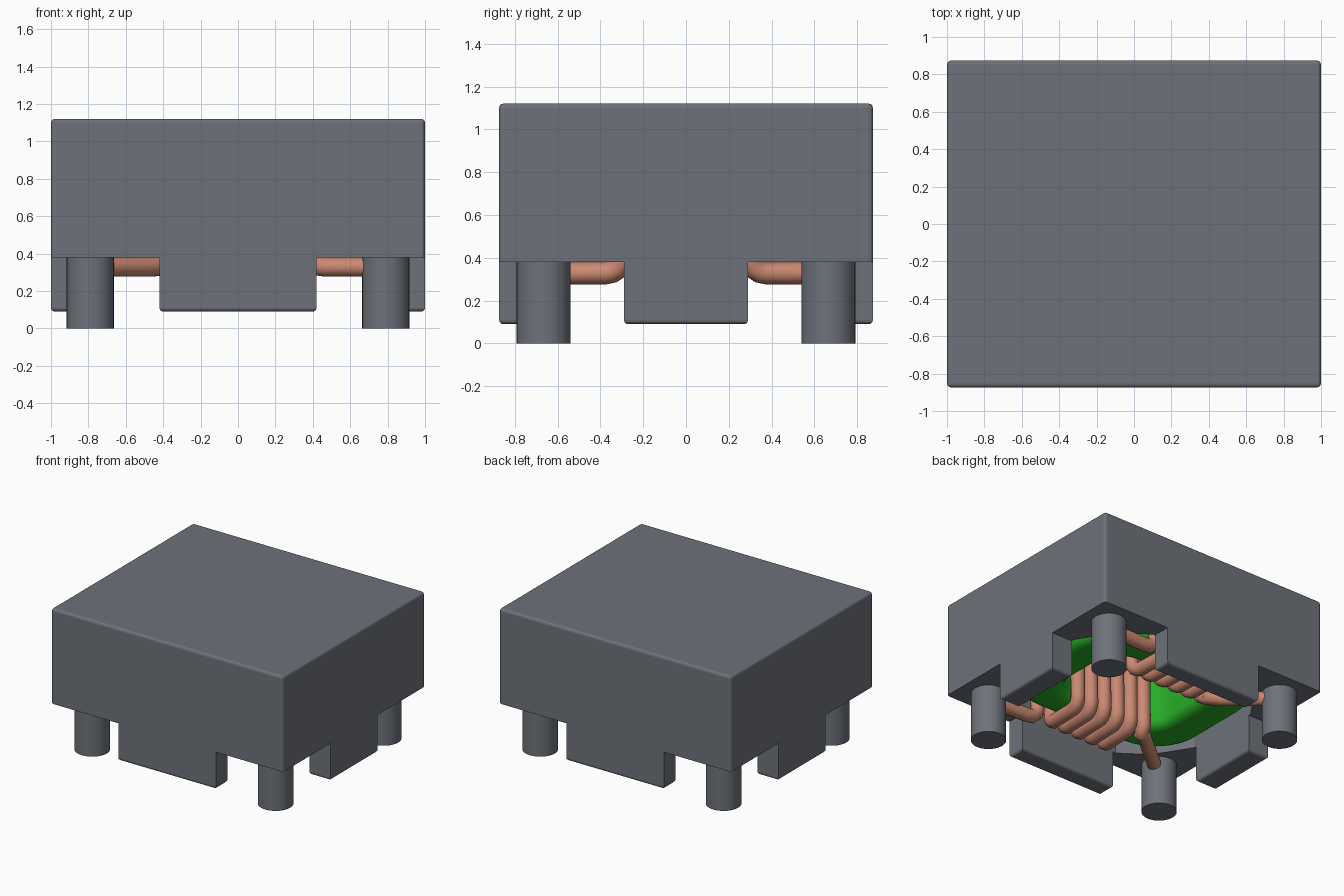
import bpy, bmesh
from math import cos, sin, pi

if "Cube" in bpy.data.objects:
    bpy.data.objects.remove(bpy.data.objects["Cube"])


def material(name, rgb):
    m = bpy.data.materials.new(name)
    m.diffuse_color = (*rgb, 1)
    m.use_nodes = True
    m.node_tree.nodes["Principled BSDF"].inputs["Base Color"].default_value = m.diffuse_color
    return m


def add_mesh(name, bm, mat=None):
    bmesh.ops.recalc_face_normals(bm, faces=bm.faces)
    me = bpy.data.meshes.new(name)
    bm.to_mesh(me)
    bm.free()
    ob = bpy.data.objects.new(name, me)
    bpy.context.collection.objects.link(ob)
    if mat:
        me.materials.append(mat)
    return ob


def select(ob):
    bpy.ops.object.select_all(action='DESELECT')
    ob.select_set(True)
    bpy.context.view_layer.objects.active = ob


def smooth(ob, angle=0.6):
    select(ob)
    bpy.ops.object.shade_smooth_by_angle(angle=angle)


def rounded_rect(hx, hy, r, n):
    """Counter-clockwise rounded rectangle, n + 1 points per corner."""
    pts = []
    for k, (sx, sy) in enumerate([(1, 1), (-1, 1), (-1, -1), (1, -1)]):
        for i in range(n + 1):
            a = pi / 2 * (k + i / n)
            pts.append((sx * (hx - r) + r * cos(a), sy * (hy - r) + r * sin(a)))
    return pts


def prism(name, outline, z0, z1, mat=None):
    bm = bmesh.new()
    low = [bm.verts.new((x, y, z0)) for x, y in outline]
    high = [bm.verts.new((x, y, z1)) for x, y in outline]
    bm.faces.new(low)
    bm.faces.new(high)
    n = len(outline)
    for i in range(n):
        j = (i + 1) % n
        bm.faces.new((low[i], low[j], high[j], high[i]))
    return add_mesh(name, bm, mat)


def box(name, x0, x1, y0, y1, z0, z1, mat=None):
    return prism(name, [(x0, y0), (x1, y0), (x1, y1), (x0, y1)], z0, z1, mat)


copper = material("copper", (0.60, 0.25, 0.17))
green = material("green", (0.02, 0.42, 0.02))
grey = material("dark_grey", (0.155, 0.17, 0.195))
CORNERS = [(1, 1), (-1, 1), (-1, -1), (1, -1)]

# Housing: box with a hollow underside and cut-away lower corners
case = box("housing", -1, 1, -0.873, 0.873, 0.09, 1.12, grey)
quarter = [(0.82, 0.31), (0.65, 0.58), (0.44, 0.73)]
outline = []
for k, (sx, sy) in enumerate(CORNERS):
    pts = quarter if k % 2 == 0 else quarter[::-1]
    outline += [(sx * x, sy * y) for x, y in pts]
cutters = [prism("cavity_cutter", outline, -0.1, 1.06, grey)]
for sx, sy in CORNERS:
    xs, ys = sorted((sx * 0.42, sx * 1.2)), sorted((sy * 0.29, sy * 1.1))
    cutters.append(box("notch_cutter", *xs, *ys, -0.1, 0.38, grey))
select(case)
for c in cutters:
    mod = case.modifiers.new("cut", 'BOOLEAN')
    mod.object = c
    mod.solver = 'EXACT'
    bpy.ops.object.modifier_apply(modifier=mod.name)
    bpy.data.objects.remove(c)

# Round the upper outer edges and the feet of the wall tabs
bm = bmesh.new()
bm.from_mesh(case.data)
edges = []
for e in bm.edges:
    if e.calc_face_angle(0) < 0.7:
        continue
    a, b = (v.co for v in e.verts)
    outside = all(abs(p.x) > 0.99 or abs(p.y) > 0.86 for p in (a, b))
    if (outside and max(a.z, b.z) > 1.1) or max(a.z, b.z) < 0.1:
        edges.append(e)
bmesh.ops.bevel(bm, geom=edges, offset=0.02, segments=3, profile=0.5, affect='EDGES')
bm.to_mesh(case.data)
bm.free()

# Pins under the four corners
for i, (sx, sy) in enumerate(CORNERS):
    bpy.ops.mesh.primitive_cylinder_add(vertices=40, radius=0.126, depth=0.40,
                                        location=(sx * 0.79, sy * 0.665, 0.20))
    pin = bpy.context.object
    pin.name = f"pin_{i + 1}"
    pin.data.materials.append(grey)
    smooth(pin)

# Core: oval ring with a rounded rectangular section
inner = rounded_rect(0.46, 0.345, 0.20, 8)
outer = rounded_rect(0.77, 0.60, 0.36, 8)
bm = bmesh.new()
rings = []
for u, z in rounded_rect(0.13, 0.285, 0.07, 4):
    t = u / 0.26 + 0.5
    rings.append([bm.verts.new((a[0] + (b[0] - a[0]) * t, a[1] + (b[1] - a[1]) * t, 0.665 + z))
                  for a, b in zip(inner, outer)])
n = len(inner)
for r0, r1 in zip(rings, rings[1:] + rings[:1]):
    for i in range(n):
        j = (i + 1) % n
        bm.faces.new((r0[i], r0[j], r1[j], r1[i]))
smooth(add_mesh("core", bm, green), 0.8)

# Windings: one coil on each long side of the core, leads run to the pins
BOTTOM = 0.328
section = [(0.475 + y, 0.664 + z) for y, z in rounded_rect(0.18, 0.336, 0.08, 4)]
# one turn: up the hole side, over the top, down the outer side
loop = [section[14 - i] for i in range(15)] + [section[19 - i] for i in range(5)]
TURNS = 6
steps = (TURNS - 1) * 20 + 15
path = [(-0.76, 0.65, BOTTOM), (-0.70, 0.61, BOTTOM),
        (-0.46, 0.41, BOTTOM), (-0.38, 0.345, BOTTOM + 0.01)]
for i in range(1, steps):
    y, z = loop[i % 20]
    path.append((-0.36 + 0.70 * i / steps, y, z))
path += [(0.345, 0.65, 0.43), (0.36, 0.65, 0.37), (0.40, 0.65, 0.335),
         (0.46, 0.65, BOTTOM), (0.76, 0.66, BOTTOM)]
for name, side in (("back_winding", 1), ("front_winding", -1)):
    cu = bpy.data.curves.new(name, 'CURVE')
    cu.dimensions = '3D'
    cu.bevel_depth = 0.052
    cu.bevel_resolution = 4
    cu.use_fill_caps = True
    sp = cu.splines.new('POLY')
    sp.points.add(len(path) - 1)
    for p, (x, y, z) in zip(sp.points, path):
        p.co = (x, side * y, z, 1)
    cu.materials.append(copper)
    ob = bpy.data.objects.new(name, cu)
    bpy.context.collection.objects.link(ob)
    select(ob)
    bpy.ops.object.convert(target='MESH')
    smooth(bpy.context.object, 0.9)
